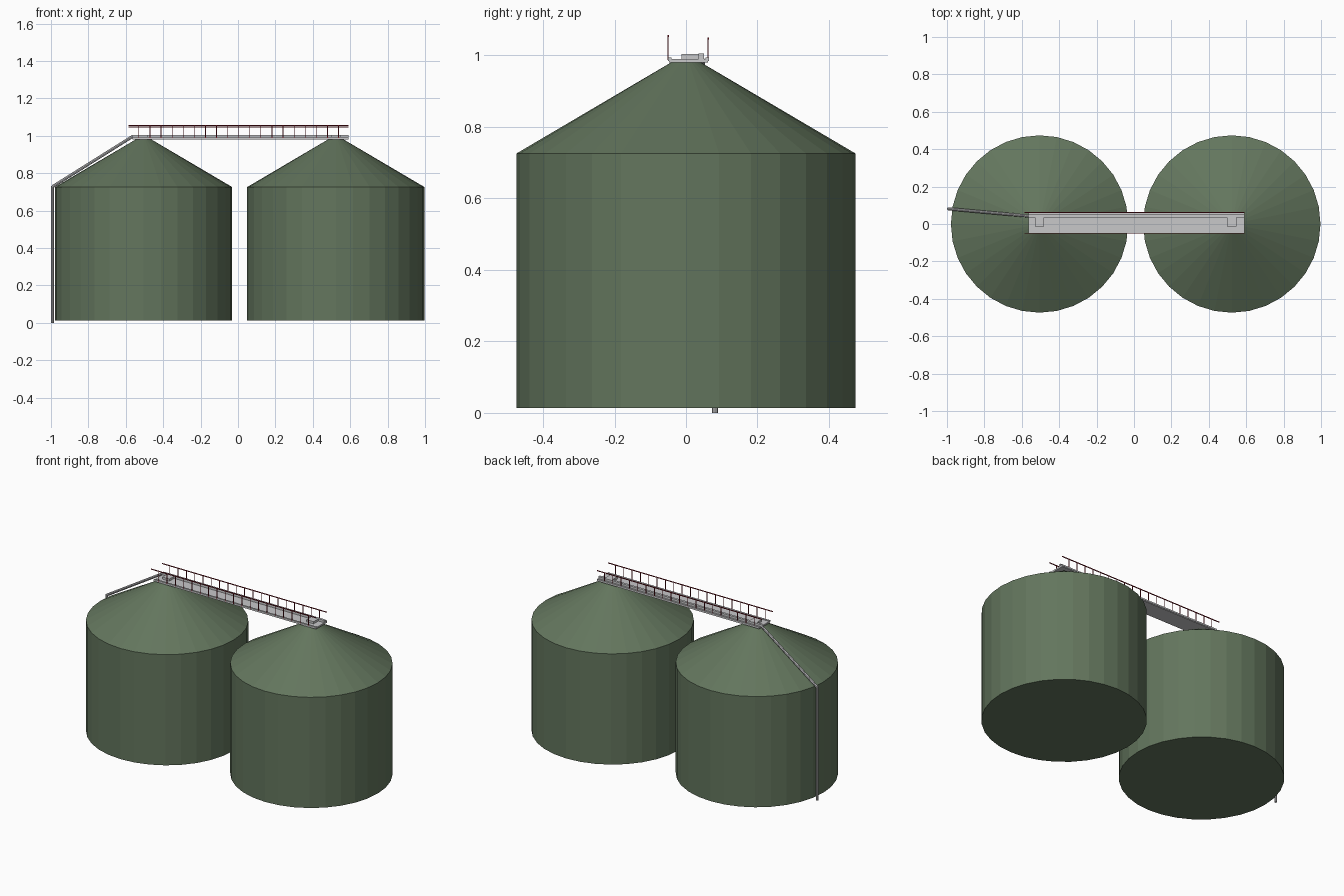
import bpy, bmesh
from mathutils import Vector, Matrix

if "Cube" in bpy.data.objects:
    bpy.data.objects.remove(bpy.data.objects["Cube"])


def material(name, rgb):
    m = bpy.data.materials.new(name)
    m.diffuse_color = (*rgb, 1)
    m.use_nodes = True
    m.node_tree.nodes["Principled BSDF"].inputs["Base Color"].default_value = m.diffuse_color
    return m


GREEN = material("silo green", (0.125, 0.18, 0.11))
STEEL = material("galvanised steel", (0.58, 0.58, 0.59))
RED = material("railing red", (0.25, 0.01, 0.02))


def finish(bm, name, mat):
    bmesh.ops.recalc_face_normals(bm, faces=bm.faces)
    me = bpy.data.meshes.new(name)
    bm.to_mesh(me)
    bm.free()
    me.materials.append(mat)
    ob = bpy.data.objects.new(name, me)
    bpy.context.collection.objects.link(ob)
    return ob


def add_box(bm, x0, x1, y0, y1, z0, z1):
    m = Matrix.Translation(((x0 + x1) / 2, (y0 + y1) / 2, (z0 + z1) / 2))
    m = m @ Matrix.Diagonal((x1 - x0, y1 - y0, z1 - z0, 1))
    bmesh.ops.create_cube(bm, size=1, matrix=m)


def add_tube(bm, a, b, radius, sides=8):
    a, b = Vector(a), Vector(b)
    d = b - a
    rot = d.to_track_quat('Z', 'Y').to_matrix().to_4x4()
    bmesh.ops.create_cone(bm, cap_ends=True, segments=sides, radius1=radius,
                          radius2=radius, depth=d.length,
                          matrix=Matrix.Translation((a + b) / 2) @ rot)


# Silos: straight wall with a conical roof, 32 flat sides
def silo(name, cx):
    bm = bmesh.new()
    bmesh.ops.create_circle(bm, cap_ends=True, segments=32, radius=0.474,
                            matrix=Matrix.Translation((cx, 0, 0.013)))
    face = bm.faces[:][0]
    for z, scale in ((0.726, 1.0), (0.98, 0.09)):
        new = bmesh.ops.extrude_face_region(bm, geom=[face], use_keep_orig=(z < 0.8))
        face = [g for g in new["geom"] if isinstance(g, bmesh.types.BMFace)][0]
        for v in face.verts:
            v.co = (cx + (v.co.x - cx) * scale, v.co.y * scale, z)
        if z < 0.8:
            wall_top = face
    if wall_top.is_valid and wall_top is not face:
        bmesh.ops.delete(bm, geom=[wall_top], context='FACES_ONLY')
    finish(bm, name, GREEN)


silo("left_silo", -0.505)
silo("right_silo", 0.523)

# Walkway deck with raised side curbs
X0, X1 = -0.565, 0.59
bm = bmesh.new()
add_box(bm, X0, X1, -0.048, 0.062, 0.98, 0.990)
for y in (-0.051, 0.054):
    add_box(bm, X0, X1, y, y + 0.011, 0.984, 0.994)
finish(bm, "walkway", STEEL)

# Conveyor along the deck, with a feed spout above each silo
bm = bmesh.new()
add_box(bm, X0, X1, 0.035, 0.050, 0.989, 1.005)
finish(bm, "conveyor", STEEL)
bm = bmesh.new()
for cx in (-0.505, 0.523):
    add_box(bm, cx - 0.025, cx + 0.025, -0.013, 0.036, 0.985, 1.004)
finish(bm, "feed_spouts", STEEL)


# Railings: top rail and evenly spaced posts
def railing(name, y, top):
    bm = bmesh.new()
    add_box(bm, -0.585, 0.59, y - 0.002, y + 0.002, top - 0.005, top)
    for i in range(19):
        x = -0.53 + i * 0.0593
        add_box(bm, x - 0.0018, x + 0.0018, y - 0.0015, y + 0.0015, 0.988, top - 0.002)
    finish(bm, name, RED)


railing("front_railing", -0.050, 1.057)
railing("back_railing", 0.062, 1.050)

# Filling pipe: up the side, then sloping to the conveyor
bm = bmesh.new()
add_tube(bm, (-0.992, 0.081, 0), (-0.992, 0.081, 0.733), 0.008)
add_tube(bm, (-0.992, 0.081, 0.728), (-0.56, 0.042, 0.999), 0.008)
finish(bm, "filling_pipe", STEEL)
